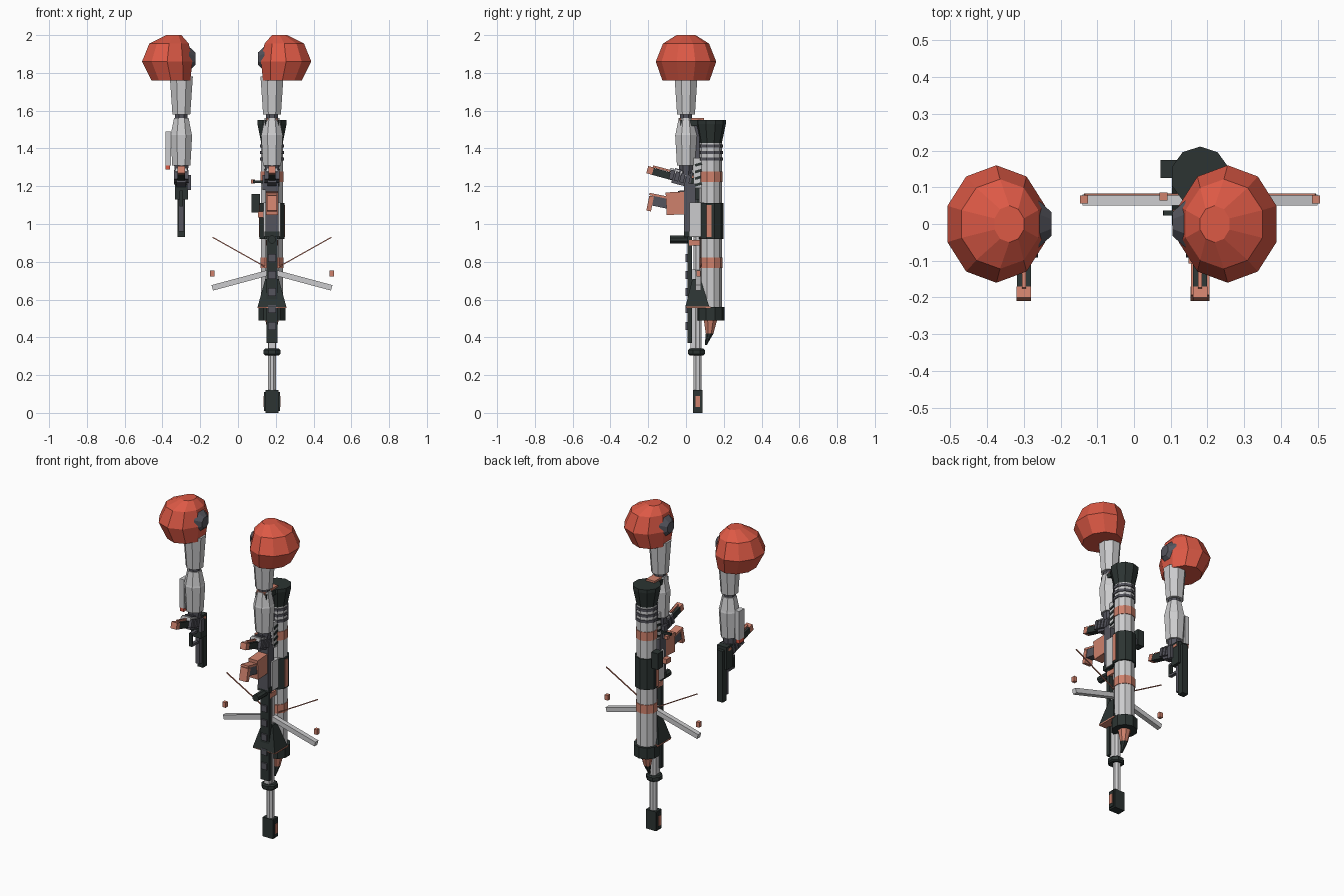
import bpy, bmesh
from math import cos, sin, pi
from mathutils import Vector

cube = bpy.data.objects.get("Cube")
if cube:
    bpy.data.objects.remove(cube, do_unlink=True)


def material(name, color):
    mat = bpy.data.materials.new(name)
    mat.use_nodes = True
    mat.diffuse_color = (*color, 1)
    mat.node_tree.nodes["Principled BSDF"].inputs["Base Color"].default_value = (*color, 1)
    return mat


red = material("shoulder red", (.72, .1, .06))
coral = material("coral trim", (.62, .22, .15))
light = material("light grey metal", (.6, .6, .61))
steel = material("steel grey", (.09, .09, .11))
black = material("green black", (.025, .034, .032))


def finish(name, bm, mat):
    bmesh.ops.recalc_face_normals(bm, faces=bm.faces)
    mesh = bpy.data.meshes.new(name)
    bm.to_mesh(mesh)
    bm.free()
    mesh.materials.append(mat)
    obj = bpy.data.objects.new(name, mesh)
    bpy.context.collection.objects.link(obj)
    return obj


def loft(name, rings, sides, mat, phase=0.5):
    """Closed skin through rings of (x, y, z, x radius, y radius)."""
    bm = bmesh.new()
    loops = []
    for x, y, z, rx, ry in rings:
        angles = [2 * pi * (i + phase) / sides for i in range(sides)]
        loops.append([bm.verts.new((x + rx * cos(a), y + ry * sin(a), z)) for a in angles])
    for low, high in zip(loops, loops[1:]):
        for i in range(sides):
            j = (i + 1) % sides
            bm.faces.new((low[i], low[j], high[j], high[i]))
    bm.faces.new(loops[0])
    bm.faces.new(loops[-1])
    return finish(name, bm, mat)


def column(name, x, y, profile, sides, mat):
    return loft(name, [(x, y, z, r, r) for z, r in profile], sides, mat)


def box(name, center, size, mat, tilt=0):
    bm = bmesh.new()
    bmesh.ops.create_cube(bm, size=1)
    bmesh.ops.scale(bm, vec=size, verts=bm.verts)
    obj = finish(name, bm, mat)
    obj.location = center
    obj.rotation_euler.x = tilt
    return obj


def beam(name, start, end, radius, mat, sides=4):
    """Straight bar between two points."""
    start, end = Vector(start), Vector(end)
    span = end - start
    obj = column(name, 0, 0, [(0, radius), (span.length, radius)], sides, mat)
    obj.location = start
    obj.rotation_mode = "QUATERNION"
    obj.rotation_quaternion = span.to_track_quat("Z", "Y")
    return obj


def disc_x(name, center, inner, outer, depth, side, mat):
    """Shallow eight sided cap whose axis runs along x."""
    obj = loft(name, [(0, 0, 0, outer, outer), (0, 0, depth, inner, inner)], 8, mat)
    obj.location = center
    obj.rotation_euler.y = -side * pi / 2
    return obj


def build_arm(label, x, side):
    """side is +1 when the outside of the arm is towards +x."""
    def part(name):
        return label + "_" + name

    # shoulder ball, leaning inwards at the top
    ball = [(.055, 1.76, .108, .125), (.075, 1.86, .14, .16),
            (.065, 1.955, .11, .122), (.04, 2.0, .042, .05)]
    loft(part("shoulder"), [(x + side * dx, 0, z, rx, ry) for dx, z, rx, ry in ball], 10, red, phase=0.5)
    disc_x(part("shoulder_cap"), (x - side * .04, 0, 1.875), .035, .07, .035, side, steel)

    # upper arm, elbow, forearm and wrist
    column(part("upper_arm"), x, 0, [(1.58, .051), (1.78, .066)], 8, light)
    column(part("elbow"), x, 0, [(1.53, .035), (1.59, .035)], 8, steel)
    column(part("forearm"), x, 0, [(1.31, .052), (1.47, .062), (1.48, .059), (1.56, .042)], 8, light)
    column(part("wrist"), x, 0, [(1.26, .036), (1.32, .042)], 8, steel)

    # hand closed on the weapon grip
    box(part("palm"), (x, -.02, 1.245), (.05, .1, .08), steel, -.25)
    for i in range(4):
        y = -.075 + i * .028
        box(part("finger"), (x, y, 1.26 - i * .008), (.078, .022, .05), steel, -.25)
        box(part("knuckle"), (x, y, 1.285 - i * .008), (.06, .02, .02), light, -.25)
    box(part("thumb"), (x - side * .04, .01, 1.22), (.02, .03, .08), steel)

    # tilted grip with a coloured butt
    beam(part("grip"), (x, .04, 1.22), (x, -.18, 1.28), .027, black)
    beam(part("grip_butt"), (x, -.175, 1.28), (x, -.205, 1.288), .028, coral)
    beam(part("grip_strip"), (x, -.08, 1.28), (x, -.175, 1.305), .008, coral)


pistol_x, rifle_x = -.3, .18
build_arm("right", pistol_x, -1)
build_arm("left", rifle_x, 1)

# forearm plate of the right arm
box("forearm_plate", (pistol_x - .07, 0, 1.4), (.03, .05, .18), light)
box("forearm_plate_tip", (pistol_x - .072, 0, 1.305), (.025, .045, .035), red)

# pistol pointing down
box("pistol_slide", (pistol_x, .075, 1.09), (.04, .04, .32), black)
box("pistol_barrel", (pistol_x, .045, 1.05), (.028, .03, .18), steel)
box("pistol_receiver", (pistol_x, .045, 1.2), (.068, .06, .14), black)
box("pistol_trim", (pistol_x, .045, 1.25), (.074, .03, .015), coral)
for z in (1.1, 1.17):
    box("trigger_guard", (pistol_x, -.005, z), (.02, .06, .014), steel)
box("trigger_guard_front", (pistol_x, -.035, 1.135), (.02, .014, .08), black)

# rifle barrel and muzzle
barrel_y = .062
column("rifle_barrel", rifle_x, barrel_y, [(.1, .023), (.95, .023)], 8, light)
box("muzzle", (rifle_x, barrel_y, .06), (.07, .052, .12), black)
box("muzzle_core", (rifle_x, barrel_y, .06), (.084, .036, .1), black)
for side in (-1, 1):
    box("muzzle_inset", (rifle_x + side * .042, barrel_y, .06), (.006, .024, .06), coral)
column("barrel_collar", rifle_x, .055, [(.305, .04), (.312, .048), (.333, .048), (.34, .04)], 8, black)
box("front_rail", (rifle_x, .02, .66), (.058, .026, .58), black)
box("rail_rod", (rifle_x, .04, .55), (.035, .03, .42), light)
box("rail_trim", (rifle_x, .045, .9), (.064, .06, .03), coral)
for i in range(5):
    box("rail_notch", (rifle_x, .004, .46 + i * .09), (.04, .014, .04), steel)

# flared guard under the barrel
loft("barrel_guard", [(rifle_x, .06, .56, .108, .09), (rifle_x, .055, .71, .05, .03)], 4, black)
box("guard_trim", (rifle_x, .065, .558), (.154, .13, .008), coral)

# bow limbs, cords and floating tips
for side in (-1, 1):
    def out(dx, y, z):
        return (rifle_x + side * dx, y, z)
    beam("bow_limb", out(0, .065, .747), out(.316, .065, .662), .021, light)
    beam("bow_cord", out(.03, .08, .77), out(.315, .08, .93), .004, coral)
    box("bow_tip", out(.316, .067, .737), (.022, .022, .032), coral)

# rifle body, magazine and fore grip
box("rifle_receiver", (rifle_x, .062, 1.025), (.09, .085, .18), light)
box("rifle_lower", (rifle_x, .02, 1.08), (.07, .06, .27), steel)
box("rifle_nose", (rifle_x, .04, .945), (.08, .1, .03), black)
box("magazine_well", (rifle_x, -.045, 1.11), (.062, .12, .12), coral, .05)
box("magazine", (rifle_x, -.14, 1.12), (.046, .09, .06), steel, -.2)
box("magazine_end", (rifle_x, -.19, 1.108), (.052, .025, .08), coral, -.2)
box("magazine_edge", (rifle_x, -.15, 1.15), (.05, .09, .012), coral, -.2)
beam("fore_grip", (rifle_x, .02, .918), (rifle_x, -.085, .918), .022, black, 8)
box("stock_rail", (rifle_x, .065, 1.27), (.07, .05, .16), light)
for i in range(4):
    box("stock_notch", (rifle_x, .065, 1.21 + i * .035), (.078, .036, .014), black, .3)
box("stock_bar", (rifle_x, .055, 1.43), (.045, .035, .22), steel)
box("stock_butt", (rifle_x, .03, 1.535), (.075, .12, .03), black)
box("stock_pad", (rifle_x, .03, 1.555), (.058, .13, .014), coral)
beam("bolt_handle", (rifle_x, .03, 1.22), (rifle_x - .1, .03, 1.225), .01, black)
box("bolt_knob", (rifle_x - .1, .075, 1.225), (.022, .022, .02), coral)
box("sight", (rifle_x - .06, .02, 1.05), (.03, .04, .03), coral)

# launcher tube with bands, ribs and flared end
tube_y = .13
column("launcher_tube", rifle_x, tube_y, [(.5, .06), (1.44, .06)], 10, light)
column("launcher_collar", rifle_x, tube_y, [(.49, .075), (.56, .075)], 10, black)
column("launcher_sleeve", rifle_x, tube_y, [(.92, .069), (1.11, .069)], 10, black)
for z in (.795, 1.25):
    column("launcher_band", rifle_x, tube_y, [(z - .027, .064), (z + .027, .064)], 10, coral)
for i in range(3):
    z = 1.335 + i * .035
    column("launcher_rib", rifle_x, tube_y, [(z, .066), (z + .016, .066)], 10, steel)
column("launcher_flare", rifle_x, tube_y, [(1.43, .06), (1.53, .081), (1.55, .081)], 10, black)
for side in (-1, 1):
    box("sleeve_strip", (rifle_x + side * .064, .122, 1.015), (.012, .026, .17), coral)
box("launcher_scope", (rifle_x - .085, .15, 1.11), (.045, .05, .1), black)
box("scope_mount", (rifle_x - .06, .15, 1.08), (.04, .03, .04), steel)

# rocket nose
loft("rocket_nose", [(rifle_x, .125, .42, .022, .022), (rifle_x, tube_y, .5, .04, .04)], 8, coral)
loft("rocket_tip", [(rifle_x, .105, .36, .006, .006), (rifle_x, .125, .42, .022, .022)], 8, black)
